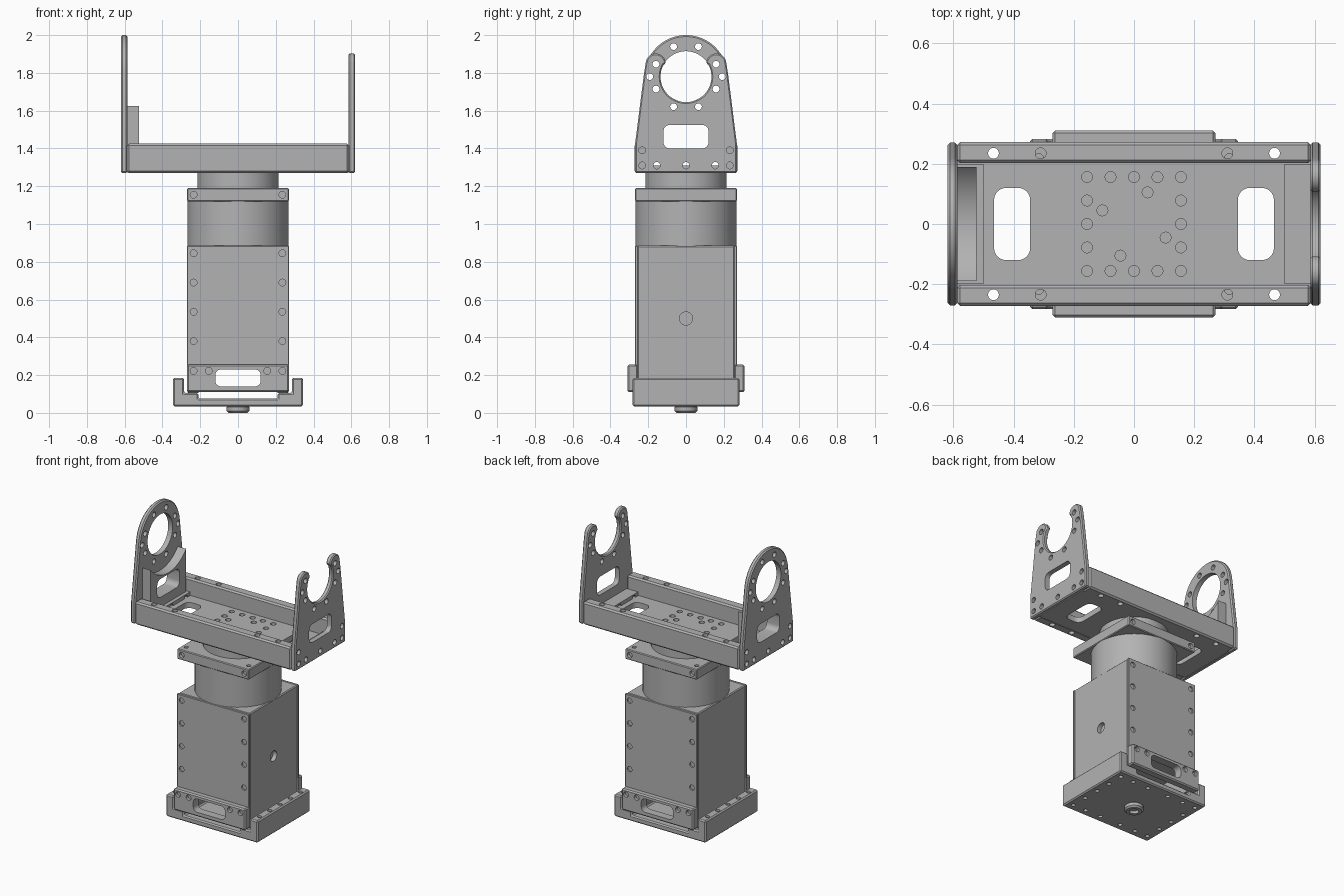
import bpy
import bmesh
from math import cos, sin, pi, radians
from mathutils import Vector

if "Cube" in bpy.data.objects:
    bpy.data.objects.remove(bpy.data.objects["Cube"])

metal = bpy.data.materials.new("machined_grey")
metal.use_nodes = True
GREY = (0.45, 0.45, 0.45, 1)
metal.diffuse_color = GREY
metal.node_tree.nodes["Principled BSDF"].inputs["Base Color"].default_value = GREY


# Outline helpers, all returning 2D points
def arc(cx, cy, r, a0, a1, n):
    steps = [radians(a0 + (a1 - a0) * i / n) for i in range(n + 1)]
    return [(cx + r * cos(a), cy + r * sin(a)) for a in steps]


def circle(cx, cy, r, n=20):
    return arc(cx, cy, r, 0, 360, n)[:-1]


def rect(x0, x1, y0, y1):
    return [(x0, y0), (x1, y0), (x1, y1), (x0, y1)]


def rounded(x0, x1, y0, y1, r):
    corners = [(x1 - r, y1 - r), (x0 + r, y1 - r), (x0 + r, y0 + r), (x1 - r, y0 + r)]
    return [p for i, c in enumerate(corners) for p in arc(*c, r, 90 * i, 90 * i + 90, 6)]


def place(axis, p, d):
    return {"x": Vector((d, *p)), "y": Vector((p[0], d, p[1])), "z": Vector((*p, d))}[axis]


def add_prism(bm, pts, axis, lo, hi):
    face = bm.faces.new([bm.verts.new(place(axis, p, lo)) for p in pts])
    ext = bmesh.ops.extrude_face_region(bm, geom=[face])["geom"]
    shift = place(axis, (0, 0), hi - lo)
    bmesh.ops.translate(bm, verts=[g for g in ext if isinstance(g, bmesh.types.BMVert)], vec=shift)


def make_object(name, prisms):
    bm = bmesh.new()
    for p in prisms:
        add_prism(bm, *p)
    bmesh.ops.recalc_face_normals(bm, faces=bm.faces)
    mesh = bpy.data.meshes.new(name)
    bm.to_mesh(mesh)
    bm.free()
    ob = bpy.data.objects.new(name, mesh)
    bpy.context.collection.objects.link(ob)
    mesh.materials.append(metal)
    return ob


def part(name, pts, axis, lo, hi, bevel=0, cuts=()):
    """Extruded part with optional edge bevel and cut-outs."""
    ob = make_object(name, [(pts, axis, lo, hi)])
    bpy.ops.object.select_all(action="DESELECT")
    bpy.context.view_layer.objects.active = ob
    ob.select_set(True)
    if bevel:
        mod = ob.modifiers.new("edge", "BEVEL")
        mod.width, mod.segments, mod.angle_limit = bevel, 1, radians(35)
        bpy.ops.object.modifier_apply(modifier=mod.name)
    if cuts:
        cutter = make_object("cutter", cuts)
        cutter.hide_render = True
        mod = ob.modifiers.new("cut", "BOOLEAN")
        mod.operation, mod.solver, mod.object = "DIFFERENCE", "EXACT", cutter
        bpy.ops.object.modifier_apply(modifier=mod.name)
        bpy.data.objects.remove(cutter)
    bpy.ops.object.shade_smooth_by_angle(angle=radians(25))
    return ob


def holes(centres, axis, lo, hi, r=0.018):
    return [(circle(*c, r), axis, lo, hi) for c in centres]


def mirrored(pts):
    return [(s * a, b) for a, b in pts for s in (-1, 1)]


# Mounting base: a channel with raised side walls and ledges
half = [(0.345, 0.035), (0.345, 0.185), (0.285, 0.185), (0.285, 0.105), (0.21, 0.105), (0.21, 0.075)]
base_profile = half + [(-x, z) for x, z in reversed(half)]
rim = mirrored([(0.3, y) for y in (-0.23, -0.115, 0, 0.115, 0.23)] + [(x, y) for x in (0.08, 0.2) for y in (-0.23, 0.23)])
wall_top = mirrored([(0.316, y) for y in (-0.22, -0.11, 0, 0.11, 0.22)])
part("mounting_base", base_profile, "y", -0.283, 0.283, 0.008,
     holes(rim, "z", 0, 0.055, 0.014) + holes(wall_top, "z", 0.165, 0.2, 0.014))
part("base_boss", circle(0, 0, 0.06, 32), "z", 0, 0.04, 0.01, [(circle(0, 0, 0.03), "z", -0.01, 0.02)])

# Motor housing with open skirt below
part("motor_housing", rect(-0.268, 0.268, -0.257, 0.257), "z", 0.105, 0.885, 0.006,
     [(rect(-0.21, 0.21, 0.05, 0.255), "y", -0.4, 0.4), (circle(0, 0.5, 0.035, 24), "x", 0.24, 0.3)])

# Screwed covers and clamps, front and back
cover_screws = mirrored([(0.235, z) for z in (0.38, 0.535, 0.69, 0.845)])
clamp_screws = mirrored([(0.235, 0.222), (0.155, 0.222)])
for label, s in (("front", -1), ("back", 1)):
    part(label + "_cover", rect(-0.27, 0.27, 0.25, 0.885), "y", s * 0.255, s * 0.271, 0.003,
         holes(cover_screws, "y", s * 0.261, s * 0.3))
    part(label + "_clamp", rect(-0.27, 0.27, 0.11, 0.255), "y", s * 0.255, s * 0.31, 0.008,
         [(rounded(-0.12, 0.12, 0.14, 0.23, 0.03), "y", s * 0.2, s * 0.4)]
         + holes(clamp_screws, "y", s * 0.29, s * 0.33))

# Gearbox drum, square flange and output hub
part("gearbox_drum", circle(0, 0, 0.268, 64), "z", 0.88, 1.125)
flange_screws = mirrored([(0.235, 1.155)])
part("gearbox_flange", rect(-0.27, 0.27, -0.27, 0.27), "z", 1.12, 1.19, 0.005,
     holes(flange_screws, "y", -0.3, -0.25) + holes(flange_screws, "y", 0.25, 0.3)
     + holes(mirrored([(0.235, -0.22), (0.235, 0.22)]), "z", 1.17, 1.2, 0.014))
part("output_hub", circle(0, 0, 0.215, 64), "z", 1.185, 1.275)

# Bracket floor with windows and a square screw pattern
grid = [i * 0.078 for i in range(-2, 3)]
pattern = [(x, y) for x in grid for y in grid if max(abs(x), abs(y)) > 0.15]
pattern += [(-0.105, 0.045), (0.045, 0.105), (0.105, -0.045), (-0.045, -0.105)]
windows = [(rounded(s * 0.405 - 0.06, s * 0.405 + 0.06, -0.12, 0.12, 0.04), "z", 1.2, 1.4) for s in (-1, 1)]
part("bracket_floor", rect(-0.59, 0.59, -0.21, 0.21), "z", 1.272, 1.31, 0,
     windows + holes(pattern, "z", 1.288, 1.33))

# Bracket side rails
for label, s in (("front", -1), ("back", 1)):
    rail_holes = mirrored([(0.31, s * 0.235), (0.467, s * 0.235)])
    part(label + "_rail", rect(-0.588, 0.588, s * 0.237 - 0.035, s * 0.237 + 0.035), "z", 1.27, 1.425, 0.01,
         holes(rail_holes, "z", 1.2, 1.5))

# End plates: closed ring on the right, open fork on the left
EYE = 1.78
foot = [(0.27, 1.27), (0.27, 1.42)]
foot_left = [(-y, z) for y, z in reversed(foot)]
ring_outline = foot + arc(0, EYE, 0.22, 7, 173, 40) + foot_left
tip = [(0.222, 1.8)] + arc(0.16, 1.85, 0.053, 10, 180, 12)
fork_outline = (foot + tip + arc(0, EYE, 0.135, 28, -208, 40)
                + [(-y, z) for y, z in reversed(tip)] + foot_left)
slot = rounded(-0.12, 0.12, 1.4, 1.525, 0.035)
bolt_circle = [(0.172 * cos(a), EYE + 0.172 * sin(a)) for a in (pi / 8 + i * pi / 4 for i in range(8))]
foot_holes = [(y, 1.31) for y in (-0.155, 0, 0.155)]
blind = mirrored([(0.232, 1.31), (0.232, 1.39)])
pins = mirrored([(0.192, EYE)])


def plate_cuts(s, bolts):
    return ([(slot, "x", s * 0.5, s * 0.7)] + holes(bolts + foot_holes + pins, "x", s * 0.5, s * 0.7)
            + holes(blind, "x", s * 0.6, s * 0.7))


part("ring_plate", ring_outline, "x", -0.62, -0.586, 0.008,
     plate_cuts(-1, bolt_circle) + [(circle(0, EYE, 0.135, 48), "x", -0.7, -0.5)])
part("fork_plate", fork_outline, "x", 0.586, 0.62, 0.008,
     plate_cuts(1, [b for b in bolt_circle if b[1] < 1.9]))

# Raised floor pads behind the end plates
for label, s in (("right", -1), ("left", 1)):
    part(label + "_end_pad", rect(-0.2, 0.2, 1.3, 1.335), "x", s * 0.5, s * 0.588, 0,
         holes(foot_holes, "x", s * 0.4, s * 0.7))

# Concave cradle inside the ring plate
cradle = [(-0.19, 1.33), (0.19, 1.33)] + arc(0, EYE, 0.245, -39.2, -140.8, 24)
part("cradle", cradle, "x", -0.588, -0.524, 0, [(slot, "x", -0.7, -0.4)])
